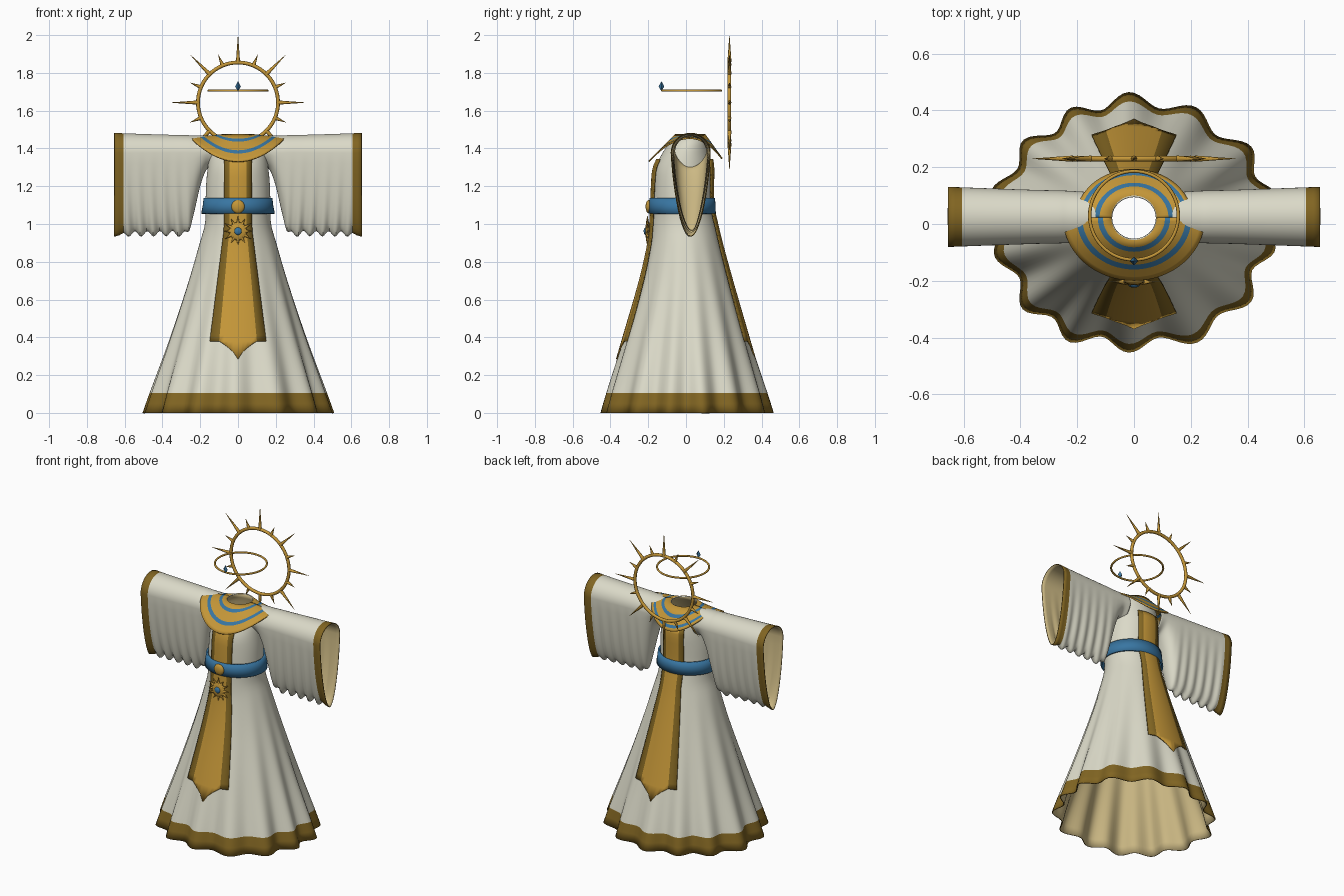
import bpy, bmesh
from math import sin, cos, pi, sqrt, radians
from mathutils import Matrix, Vector

if "Cube" in bpy.data.objects:
    bpy.data.objects.remove(bpy.data.objects["Cube"])


def material(name, r, g, b):
    m = bpy.data.materials.new(name)
    m.use_nodes = True
    m.diffuse_color = (r, g, b, 1)
    bsdf = m.node_tree.nodes["Principled BSDF"]
    bsdf.inputs["Base Color"].default_value = (r, g, b, 1)
    bsdf.inputs["Roughness"].default_value = 0.7
    return m


CLOTH = material("cream cloth", 0.71, 0.70, 0.58)
GOLD = material("gold", 0.56, 0.31, 0.04)
TRIM = material("dark gold trim", 0.22, 0.13, 0.016)
BLUE = material("blue", 0.04, 0.18, 0.36)
LINING = material("tan lining", 0.60, 0.48, 0.23)


def smooth(obj, angle=40):
    bpy.ops.object.select_all(action='DESELECT')
    obj.select_set(True)
    bpy.context.view_layer.objects.active = obj
    bpy.ops.object.shade_smooth_by_angle(angle=radians(angle))
    return obj


def solidify(obj, thickness, offset=-1, lining=0):
    mod = obj.modifiers.new("thickness", 'SOLIDIFY')
    mod.thickness, mod.offset, mod.material_offset = thickness, offset, lining


def surface(name, rows, mats, rule=None, closed=True):
    """Skin a grid of points; rule(row, column) picks the material slot."""
    n = len(rows[0])
    faces, slots = [], []
    for i in range(len(rows) - 1):
        for j in range(n if closed else n - 1):
            k = (j + 1) % n
            faces.append((i * n + j, i * n + k, (i + 1) * n + k, (i + 1) * n + j))
            slots.append(rule(i, j) if rule else 0)
    mesh = bpy.data.meshes.new(name)
    mesh.from_pydata([p for row in rows for p in row], [], faces)
    for m in mats:
        mesh.materials.append(m)
    mesh.polygons.foreach_set("material_index", slots)
    obj = bpy.data.objects.new(name, mesh)
    bpy.context.collection.objects.link(obj)
    return smooth(obj)


def sample(keys, t):
    """Smooth interpolation through rows of (t, values...)."""
    i = 0
    while i < len(keys) - 2 and t > keys[i + 1][0]:
        i += 1
    a, b = keys[i], keys[i + 1]
    before, after = keys[max(i - 1, 0)], keys[min(i + 2, len(keys) - 1)]
    h = b[0] - a[0]
    u = (t - a[0]) / h
    out = []
    for c in range(1, len(a)):
        ma = (b[c] - before[c]) / (b[0] - before[0]) * h
        mb = (after[c] - a[c]) / (after[0] - a[0]) * h
        out.append(a[c] * (2*u**3 - 3*u*u + 1) + ma * (u**3 - 2*u*u + u)
                   + b[c] * (3*u*u - 2*u**3) + mb * (u**3 - u*u))
    return out


# Robe: height, half width, half depth, centre y
BODY = [(0, .487, .435, 0), (.105, .455, .408, 0), (.4, .357, .322, 0),
        (.7, .262, .235, 0), (.9, .203, .185, -.005), (1.0, .175, .168, -.012),
        (1.1, .172, .155, -.02), (1.22, .168, .152, -.018), (1.3, .16, .148, -.013),
        (1.38, .15, .122, 0), (1.44, .13, .095, .015), (1.475, .08, .078, .022)]


def robe_ring(z, n=168):
    rx, ry, cy = sample(BODY, z)
    amp = .055 * max(0, 1 - z) ** 1.4
    ring = []
    for j in range(n):
        a = 2 * pi * j / n
        wave = cos(14 * (a - pi / 2) + .5 * sin(3 * a))
        f = 1 + amp * (wave + .25 * sin(5 * a))
        ring.append((rx * f * cos(a), cy + ry * f * sin(a), z))
    return ring


heights = [0, .05, .105] + [.105 + 1.37 * i / 44 for i in range(1, 45)]
robe = surface("robe", [robe_ring(z) for z in heights], [CLOTH, TRIM, LINING, LINING],
               lambda i, j: 1 if i < 2 else 0)
solidify(robe, .006, lining=2)

# Wide sleeves, mirrored: x, lower edge, half width, top
SLEEVE = [(.12, 1.29, .088, 1.468), (.165, 1.29, .088, 1.468), (.2, 1.2, .09, 1.468),
          (.235, 1.05, .092, 1.468), (.262, .96, .093, 1.47), (.35, .95, .095, 1.472),
          (.605, .945, .104, 1.48), (.655, .933, .106, 1.483)]


def sleeve_ring(x, n=48):
    low, w, top = sample(SLEEVE, x)
    ramp = max(0, min(1, (x - .24) / .05, (.64 - x) / .05))
    low += .014 * ramp * sin(95 * x)
    mid = top - w
    ring = []
    for j in range(n):
        a = 2 * pi * j / n
        c, s = cos(a), sin(a)
        under = max(0, -s)
        drop = (mid - low) if s < 0 else w
        ripple = .006 * ramp * under * sin(95 * x + 2 * c)
        ring.append((x, .025 + w * c * (1 - .2 * under) + ripple, mid + drop * s))
    return ring


xs = [.12 + .485 * i / 56 for i in range(57)] + [.63, .655]
sleeves = surface("sleeves", [sleeve_ring(x) for x in xs], [CLOTH, TRIM, LINING, LINING],
                  lambda i, j: 1 if i >= 56 else 0)
solidify(sleeves, .005, lining=2)
sleeves.modifiers.new("both sides", 'MIRROR')

# Front and back hanging panels with dark borders
ACROSS = [-1] + [i / 4 for i in range(-4, 5)] + [1]


def panel(name, side):
    def point(x, z):
        rx, ry, cy = sample(BODY, z)
        return (x, cy + side * (ry + .015) * sqrt(1 - (x / (rx + .015)) ** 2), z)
    rows = []
    for i in range(31):
        z = 1.345 - .965 * i / 30
        flare = max(0, (.97 - z) / .59)
        edge, centre = .075 + .075 * flare, .046 + .054 * flare
        rows.append([point(edge * f if k in (0, 10) else centre * f, z)
                     for k, f in enumerate(ACROSS)])
    # Pointed tip hangs below the middle strip only
    rows.append([point(.15 * f if k in (0, 10) else .1 * f,
                       .38 if k in (0, 10) else .285 + .095 * abs(f) ** .65)
                 for k, f in enumerate(ACROSS)])
    if side > 0:
        rows = [row[::-1] for row in rows]
    rows.reverse()
    obj = surface(name, rows, [GOLD, TRIM], lambda i, j: 1 if j in (0, 9) else 0, False)
    bm = bmesh.new()
    bm.from_mesh(obj.data)
    flat = [f for f in bm.faces if f.calc_area() < 1e-7]
    bmesh.ops.delete(bm, geom=flat, context='FACES')
    bmesh.ops.remove_doubles(bm, verts=bm.verts, dist=1e-5)
    bm.to_mesh(obj.data)
    bm.free()
    solidify(obj, .008)


panel("front_panel", -1)
panel("back_panel", 1)


# Collar halves, banded in gold and blue
def collar(name, start, width, depth, drop, bands):
    steps = sorted({0, .4, .9, 1}.union(*bands))
    rows = []
    for t in reversed(steps):
        row = []
        for j in range(33):
            a = start + pi * j / 32
            row.append(((.08 + (width - .08) * t) * cos(a),
                        .022 + (.08 + (depth - .08) * t) * sin(a),
                        1.476 - t * (.018 + drop * sin(a) ** 2)))
        rows.append(row)
    steps.reverse()

    def band(i, j):
        m = (steps[i] + steps[i + 1]) / 2
        return 1 if any(lo < m < hi for lo, hi in bands) else 0
    solidify(surface(name, rows, [GOLD, BLUE], band, False), .008)


collar("front_collar", pi, .25, .222, .125, [(.17, .28), (.6, .72)])
collar("back_collar", 0, .205, .172, .11, [(.33, .47), (.76, .88)])

# Belt
belt_rows = [[(rx * cos(2 * pi * j / 64), -.02 + ry * sin(2 * pi * j / 64), z)
              for j in range(64)]
             for z, rx, ry in ((1.055, .195, .178), (1.095, .187, .176), (1.137, .182, .174))]
solidify(surface("belt", belt_rows, [BLUE]), .012)


def finish(name, mat):
    obj = bpy.context.object
    obj.name = name
    obj.data.materials.append(mat)
    return smooth(obj)


def boss(name, mat, y, z, r, depth):
    bpy.ops.mesh.primitive_uv_sphere_add(segments=24, ring_count=12, location=(0, y, z))
    bpy.context.object.scale = (r, depth, r)
    finish(name, mat)


def hoop(name, loc, r, tube, tilt=0):
    bpy.ops.mesh.primitive_torus_add(major_radius=r, minor_radius=tube, major_segments=64,
                                     minor_segments=10, location=loc, rotation=(tilt, 0, 0))
    finish(name, GOLD)


def spikes(name, centre, count, inner, lengths, width):
    """Ring of tapering rays in the xz plane."""
    bm = bmesh.new()
    for k in range(count):
        length = lengths[k % len(lengths)]
        spin = Matrix.Rotation(2 * pi * k / count, 4, 'Y')
        lift = Matrix.Translation((0, 0, inner + length / 2))
        bmesh.ops.create_cone(bm, cap_ends=True, segments=8, radius1=width, radius2=.0006,
                              depth=length, matrix=Matrix.Translation(centre) @ spin @ lift)
    mesh = bpy.data.meshes.new(name)
    bm.to_mesh(mesh)
    bm.free()
    mesh.materials.append(GOLD)
    obj = bpy.data.objects.new(name, mesh)
    bpy.context.collection.objects.link(obj)
    smooth(obj, 50)


# Buckle and sun pendant
boss("belt_buckle", GOLD, -.198, 1.092, .035, .016)
boss("pendant_disc", GOLD, -.203, .962, .048, .014)
boss("pendant_gem", BLUE, -.214, .962, .02, .01)
spikes("pendant_rays", Vector((0, -.204, .962)), 12, .04, (.042, .034), .009)

# Halo with alternating long and short rays
HALO = Vector((0, .23, 1.643))
hoop("halo_ring", HALO, .212, .01, pi / 2)
spikes("halo_rays", HALO, 16, .214, (.143, .06), .011)

# Floating circlet with a gem
hoop("circlet", (0, .03, 1.706), .156, .006)
bpy.ops.mesh.primitive_cone_add(vertices=4, radius1=.015, radius2=0, depth=.027,
                                location=(0, -.13, 1.742))
top = bpy.context.object
bm = bmesh.new()
bm.from_mesh(top.data)
bmesh.ops.delete(bm, geom=[f for f in bm.faces if f.normal.z < -.9], context='FACES_ONLY')
bm.to_mesh(top.data)
bm.free()
finish("circlet_gem", BLUE)
mirror = top.modifiers.new("lower half", 'MIRROR')
mirror.use_axis = (False, False, True)
top.data.transform(Matrix.Translation((0, 0, .0135)))
top.location.z = 1.7285
